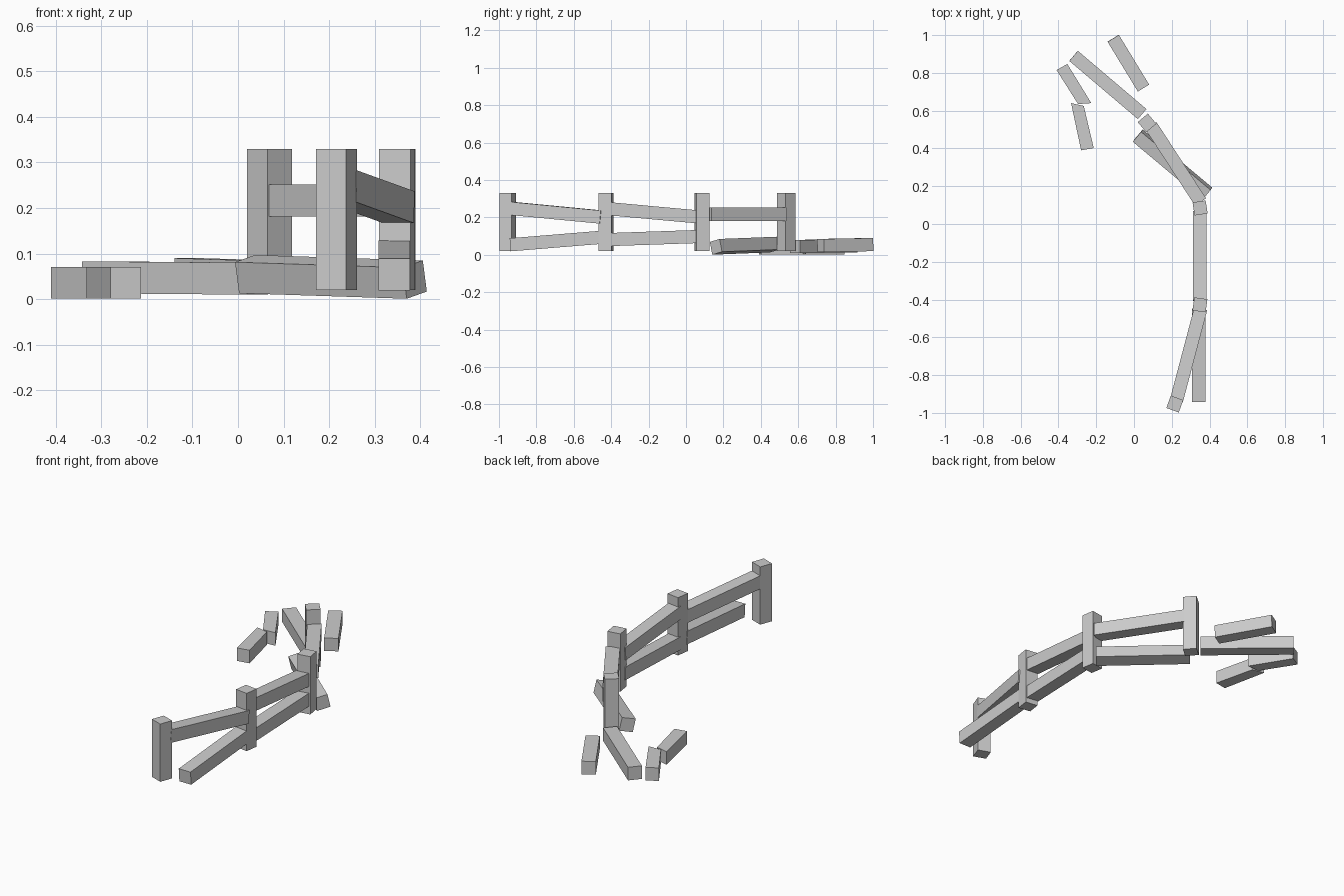
import bpy, bmesh
from math import radians
from mathutils import Vector, Matrix

if "Cube" in bpy.data.objects:
    bpy.data.objects.remove(bpy.data.objects["Cube"])

T = 0.07  # timber thickness


def finish(name, bm):
    bmesh.ops.recalc_face_normals(bm, faces=bm.faces[:])
    me = bpy.data.meshes.new(name)
    bm.to_mesh(me)
    bm.free()
    ob = bpy.data.objects.new(name, me)
    bpy.context.collection.objects.link(ob)
    return ob


def post(name, x, y, angle):
    bm = bmesh.new()
    bmesh.ops.create_cube(bm, size=1)
    bmesh.ops.scale(bm, vec=(T, T, 0.31), verts=bm.verts)
    ob = finish(name, bm)
    ob.location = (x, y, 0.175)
    ob.rotation_euler.z = radians(angle)


def rail(name, a, b, roll=0):
    # square beam between two end centres
    a, b = Vector(a), Vector(b)
    along = (b - a).normalized()
    side = Vector((0, 0, 1)).cross(along).normalized()
    up = along.cross(side)
    bm = bmesh.new()
    bmesh.ops.create_cube(bm, size=1)
    bmesh.ops.scale(bm, vec=((b - a).length, T, T), verts=bm.verts)
    ob = finish(name, bm)
    frame = Matrix((along, side, up)).transposed().to_4x4()
    ob.matrix_world = (Matrix.Translation((a + b) / 2) @ frame
                       @ Matrix.Rotation(radians(roll), 4, 'X'))


def broken(name, outline):
    # flat-lying piece with a slanted break, extruded from its plan outline
    bm = bmesh.new()
    face = bm.faces.new([bm.verts.new((x, y, 0.001)) for x, y in outline])
    ext = bmesh.ops.extrude_face_region(bm, geom=[face])
    verts = [g for g in ext['geom'] if isinstance(g, bmesh.types.BMVert)]
    bmesh.ops.translate(bm, vec=(0, 0, T), verts=verts)
    finish(name, bm)


# Standing posts
for i, (x, y, ang) in enumerate([(0.216, -0.953, -20), (0.349, -0.428, -8),
                                 (0.35, 0.085, 9), (0.069, 0.535, 40)]):
    post(f"post_{i + 1}", x, y, ang)

# Rails still attached
rail("upper_rail_1", (0.226, -0.93, 0.248), (0.353, -0.45, 0.202))
rail("upper_rail_2", (0.348, -0.405, 0.246), (0.348, 0.065, 0.203))
rail("upper_rail_3", (0.352, 0.117, 0.217), (0.09, 0.52, 0.217))
rail("lower_rail_1", (0.343, -0.94, 0.054), (0.343, -0.45, 0.094))
rail("lower_rail_2", (0.348, -0.405, 0.082), (0.348, 0.065, 0.098))

# Fallen rails
rail("fallen_rail_1", (0.02, 0.468, 0.055), (0.388, 0.16, 0.043), 13)
rail("fallen_rail_2", (0.043, 0.582, 0.045), (-0.32, 0.89, 0.048))
rail("fallen_rail_3", (0.05, 0.72, 0.05), (-0.11, 0.983, 0.055))

# Rail snapped in two
broken("broken_rail_a", [(-0.41, 0.815), (-0.296, 0.635), (-0.226, 0.64), (-0.353, 0.847)])
broken("broken_rail_b", [(-0.333, 0.64), (-0.28, 0.39), (-0.213, 0.402), (-0.266, 0.625)])
